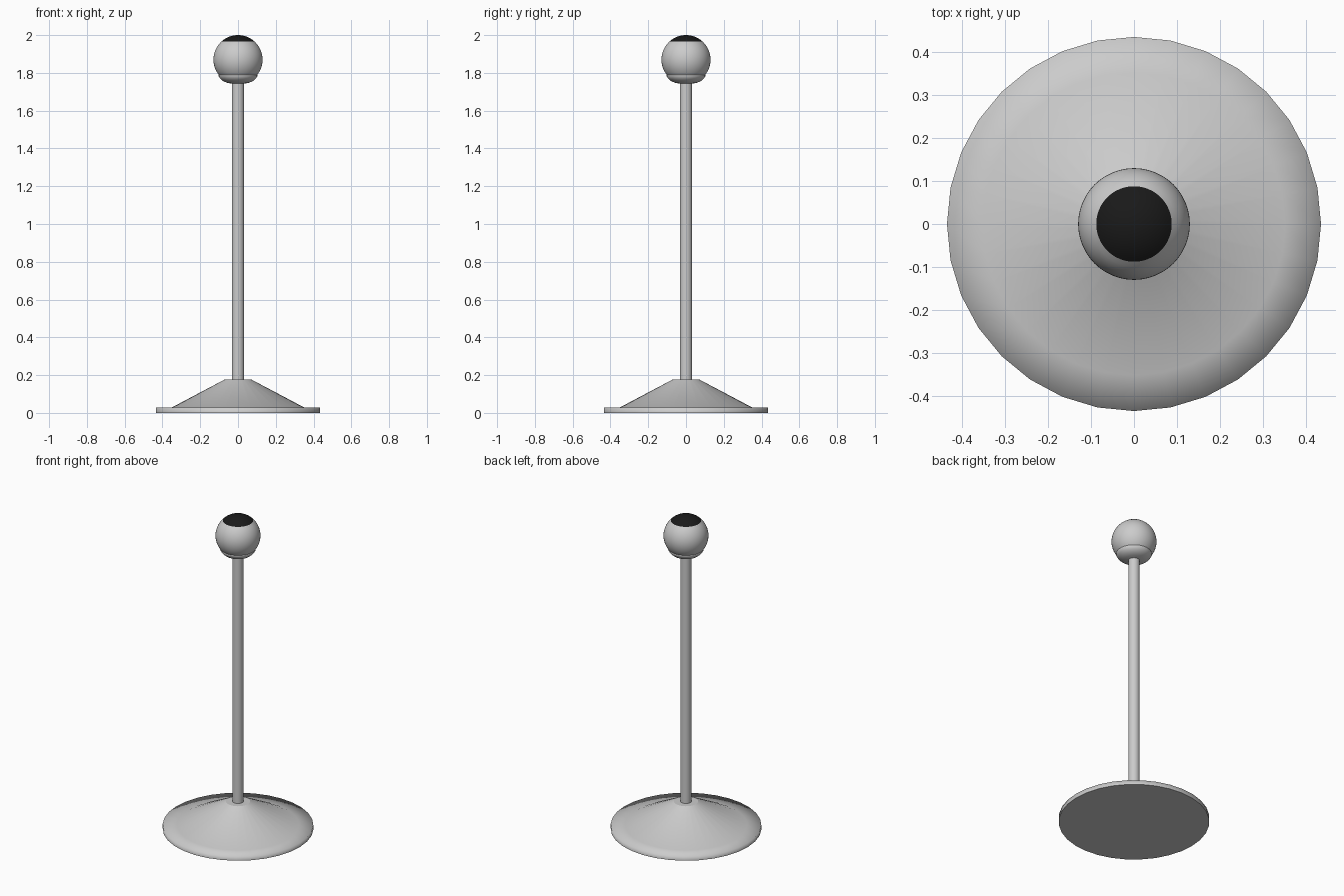
import bpy, bmesh
from math import sin, cos, pi, radians

if "Cube" in bpy.data.objects:
    bpy.data.objects.remove(bpy.data.objects["Cube"])


def lathe(name, profile, sides=32, cap_bottom=False, cap_top=False):
    """Revolve (radius, z) points around the z axis, bottom to top."""
    bm = bmesh.new()
    rings = []
    for r, z in profile:
        if r < 1e-5:
            rings.append([bm.verts.new((0, 0, z))] * sides)
        else:
            rings.append([bm.verts.new((r * cos(2 * pi * i / sides),
                                        r * sin(2 * pi * i / sides), z))
                          for i in range(sides)])
    for low, high in zip(rings, rings[1:]):
        for i in range(sides):
            j = (i + 1) % sides
            quad = dict.fromkeys((low[i], low[j], high[j], high[i]))
            bm.faces.new(list(quad)).smooth = True
    # flat end caps keep their rims sharp
    if cap_bottom:
        bm.faces.new(rings[0][::-1]).smooth = False
    if cap_top:
        bm.faces.new(rings[-1]).smooth = False
    mesh = bpy.data.meshes.new(name)
    bm.to_mesh(mesh)
    bm.free()
    obj = bpy.data.objects.new(name, mesh)
    bpy.context.collection.objects.link(obj)
    return obj


BALL_R, BALL_Z = 0.13, 1.87
CAP_ANGLE = radians(42.5)


def ball_arc(start, end, steps):
    """Points on the ball's outline, angles measured from the top."""
    pts = []
    for i in range(steps + 1):
        a = start + (end - start) * i / steps
        r = 0 if min(abs(a), abs(a - pi)) < 1e-6 else BALL_R * sin(a)
        pts.append((r, BALL_Z + BALL_R * cos(a)))
    return pts


# Wide foot: thin disc rising into a shallow cone
lathe("base", [(0.435, 0), (0.435, 0.028), (0.352, 0.028), (0.07, 0.177)],
      cap_bottom=True, cap_top=True)

# Straight post
lathe("pole", [(0.033, 0.17), (0.033, 1.77)], cap_bottom=True, cap_top=True)

# Flared cup holding the ball
lathe("collar", [(0.033, 1.743), (0.055, 1.747), (0.077, 1.755),
                 (0.093, 1.768), (0.102, 1.782), (0.102, 1.79),
                 (0.095, 1.793)], sides=48)

# Ball with its black top
lathe("ball", ball_arc(pi, CAP_ANGLE, 20), sides=48)
cap = lathe("ball_cap", ball_arc(CAP_ANGLE, 0, 8), sides=48)
black = bpy.data.materials.new("black")
black.diffuse_color = (0.01, 0.01, 0.01, 1)
black.use_nodes = True
black.node_tree.nodes["Principled BSDF"].inputs["Base Color"].default_value = black.diffuse_color
cap.data.materials.append(black)
